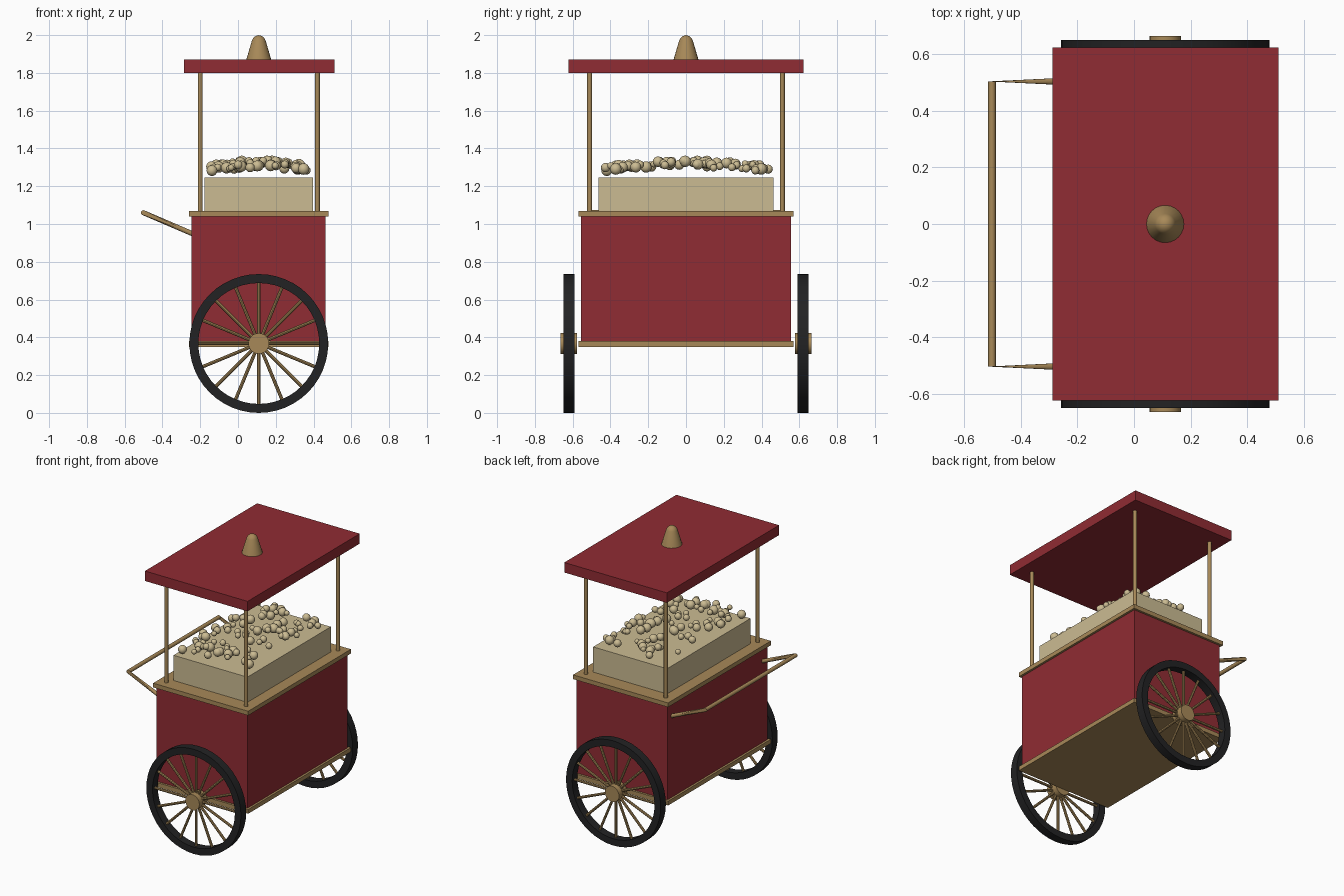
import bpy, bmesh, math, random
from mathutils import Vector, Matrix

if "Cube" in bpy.data.objects:
    bpy.data.objects.remove(bpy.data.objects["Cube"])

random.seed(4)
CX = 0.11  # centre line of the cart body


def mat(name, rgb):
    m = bpy.data.materials.new(name)
    m.diffuse_color = (*rgb, 1)
    m.use_nodes = True
    m.node_tree.nodes["Principled BSDF"].inputs["Base Color"].default_value = m.diffuse_color
    return m


RED = mat("cart red", (0.28, 0.025, 0.033))
BRASS = mat("brass", (0.39, 0.25, 0.098))
CREAM = mat("popcorn cream", (0.60, 0.50, 0.29))
BLACK = mat("tyre black", (0.016, 0.016, 0.017))


def finish(name, bm, material, smooth=False):
    bmesh.ops.recalc_face_normals(bm, faces=bm.faces)
    me = bpy.data.meshes.new(name)
    bm.to_mesh(me)
    bm.free()
    me.materials.append(material)
    ob = bpy.data.objects.new(name, me)
    bpy.context.collection.objects.link(ob)
    if smooth:
        bpy.ops.object.select_all(action='DESELECT')
        ob.select_set(True)
        bpy.context.view_layer.objects.active = ob
        bpy.ops.object.shade_smooth_by_angle(angle=math.radians(40))
    return ob


def box(name, x0, x1, hy, z0, z1, material):
    bm = bmesh.new()
    m = Matrix.Translation(((x0 + x1) / 2, 0, (z0 + z1) / 2)) @ Matrix.Diagonal((x1 - x0, 2 * hy, z1 - z0, 1))
    bmesh.ops.create_cube(bm, size=1, matrix=m)
    return finish(name, bm, material)


def rod(bm, a, b, r, sides=12):
    a, b = Vector(a), Vector(b)
    d = b - a
    m = Matrix.Translation((a + b) / 2) @ d.to_track_quat('Z', 'Y').to_matrix().to_4x4()
    bmesh.ops.create_cone(bm, cap_ends=True, segments=sides, radius1=r, radius2=r, depth=d.length, matrix=m)


def lathe(bm, profile, axis, centre, steps, closed=False):
    """Spin a list of points around an axis."""
    vs = [bm.verts.new(p) for p in profile]
    pairs = list(zip(vs, vs[1:] + vs[:1])) if closed else list(zip(vs, vs[1:]))
    es = [bm.edges.new(p) for p in pairs]
    bmesh.ops.spin(bm, geom=vs + es, cent=centre, axis=axis, angle=2 * math.pi, steps=steps)
    bmesh.ops.remove_doubles(bm, verts=bm.verts, dist=1e-4)


# Cabinet, trims, popcorn tray and roof
box("cabinet", -0.245, 0.463, 0.555, 0.38, 1.04, RED)
box("bottom_trim", -0.26, 0.478, 0.57, 0.35, 0.38, BRASS)
box("counter_trim", -0.26, 0.478, 0.57, 1.04, 1.07, BRASS)
box("popcorn_tray", -0.177, 0.397, 0.463, 1.07, 1.247, CREAM)
box("roof", -0.287, 0.51, 0.622, 1.80, 1.87, RED)

# Roof posts
bm = bmesh.new()
for x in (-0.20, 0.42):
    for y in (-0.51, 0.51):
        rod(bm, (x, y, 1.06), (x, y, 1.81), 0.013)
finish("roof_posts", bm, BRASS, True)

# Roof finial
bm = bmesh.new()
prof = [(0, 1.87), (0.066, 1.87), (0.036, 1.972), (0.029, 1.985), (0.017, 1.995), (0, 2.0)]
lathe(bm, [(CX + r, 0, z) for r, z in prof], (0, 0, 1), (CX, 0, 0), 24)
finish("roof_finial", bm, BRASS, True)

# Popcorn heap
bm = bmesh.new()
for i in range(90):
    u, v = random.uniform(-1, 1), random.uniform(-1, 1)
    z = 1.272 + 0.03 * (1 - u * u) + 0.03 * (1 - v * v) + random.uniform(-0.006, 0.006)
    bmesh.ops.create_uvsphere(bm, u_segments=12, v_segments=8, radius=random.uniform(0.017, 0.031),
                              matrix=Matrix.Translation((CX + 0.26 * u, 0.437 * v, z)))
finish("popcorn", bm, CREAM, True)

# Wheels: tyre, spokes and hub on each side
WZ, R, RI = 0.3675, 0.3675, 0.32
for side, s in (("front", -1), ("back", 1)):
    y = 0.62 * s
    c = (CX, y, WZ)
    bm = bmesh.new()
    ring = [(CX + r, y + d, WZ) for r, d in ((R, -0.029), (R, 0.029), (RI, 0.029), (RI, -0.029))]
    lathe(bm, ring, (0, 1, 0), c, 48, True)
    finish(side + "_tyre", bm, BLACK, True)
    bm = bmesh.new()
    for k in range(16):
        a = k * math.pi / 8
        d = Vector((math.cos(a), 0, math.sin(a)))
        rod(bm, Vector(c) + d * 0.04, Vector(c) + d * 0.325, 0.009, 8)
    finish(side + "_spokes", bm, BRASS, True)
    bm = bmesh.new()
    rod(bm, (CX, y - 0.044, WZ), (CX, y + 0.044, WZ), 0.055, 24)
    finish(side + "_hub", bm, BRASS, True)

# Push handle: bar plus arms that flatten towards the corners
bm = bmesh.new()
rod(bm, (-0.501, -0.503, 1.06), (-0.501, 0.503, 1.06), 0.0133)
finish("handle_bar", bm, BRASS, True)
for side, s in (("front", -1), ("back", 1)):
    bm = bmesh.new()
    slope = Vector((0.255, 0, -0.11)).normalized()
    up = Vector((-slope.z, 0, slope.x))
    for k in range(12):
        ca, sa = math.cos(k * math.pi / 6), math.sin(k * math.pi / 6)
        bm.verts.new(Vector((-0.24, 0.503 * s, 0.948)) + Vector((0, 0.0133 * ca, 0)) + up * 0.0133 * sa)
        bm.verts.new(Vector((-0.501 + 0.0133 * ca, 0.503 * s, 1.06 + 0.0133 * sa)))
    bmesh.ops.convex_hull(bm, input=bm.verts)
    finish(side + "_handle_arm", bm, BRASS, True)
